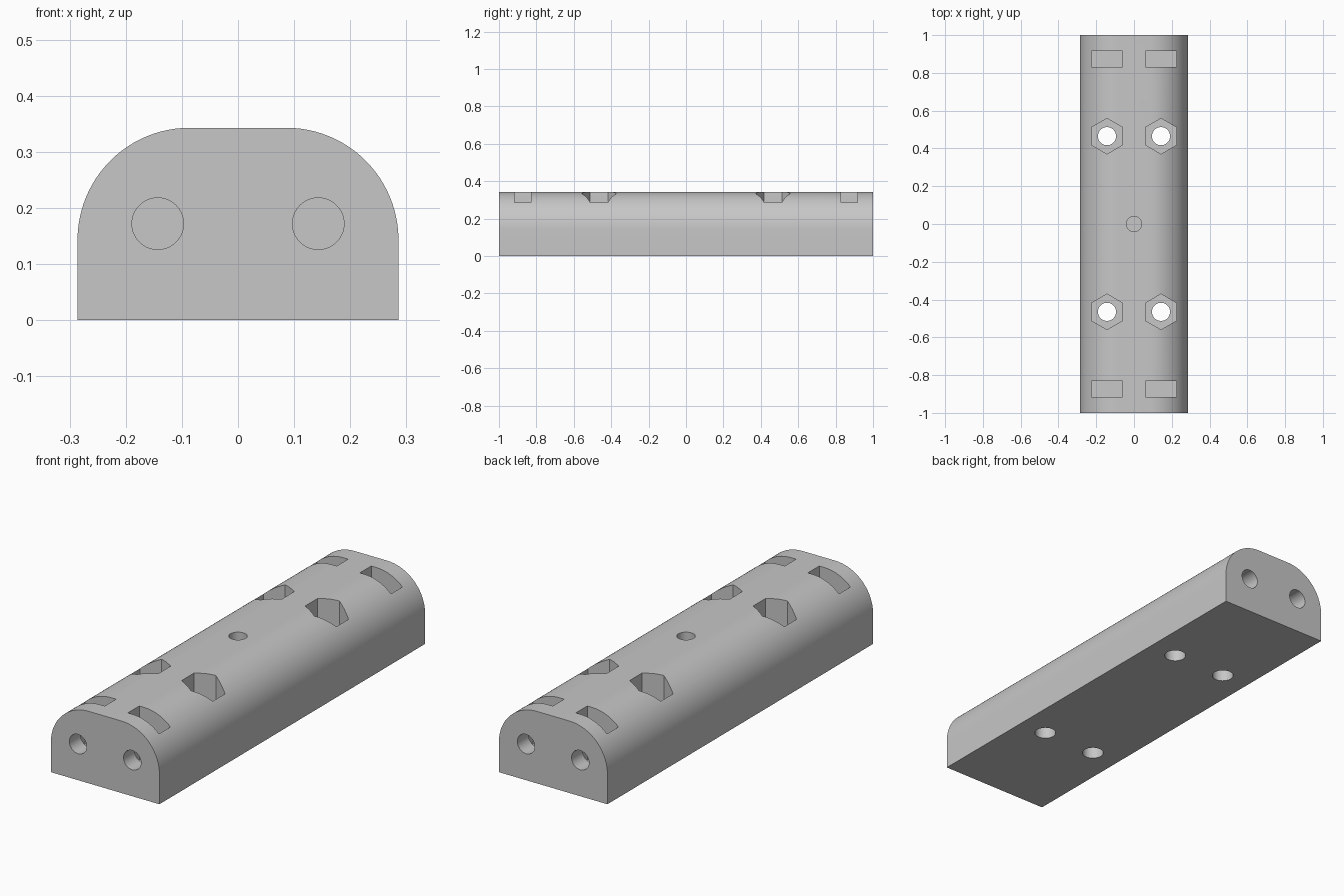
import bpy
import bmesh
from math import sin, cos, pi, radians
from mathutils import Vector

old = bpy.data.objects.get("Cube")
if old:
    bpy.data.objects.remove(old, do_unlink=True)

HALF_W, HEIGHT, HALF_L = 0.286, 0.343, 1.0
CORNER_R = 0.2
COLUMN_X = 0.143

grey = bpy.data.materials.new("light grey plastic")
grey.use_nodes = True
grey.diffuse_color = (0.57, 0.57, 0.57, 1)
grey.node_tree.nodes["Principled BSDF"].inputs["Base Color"].default_value = grey.diffuse_color


def prism(name, points, direction):
    """Extrude a closed outline of 3D points along a direction."""
    bm = bmesh.new()
    face = bm.faces.new([bm.verts.new(p) for p in points])
    moved = bmesh.ops.extrude_face_region(bm, geom=[face], use_keep_orig=True)
    verts = [g for g in moved["geom"] if isinstance(g, bmesh.types.BMVert)]
    bmesh.ops.translate(bm, verts=verts, vec=direction)
    bmesh.ops.recalc_face_normals(bm, faces=bm.faces)
    mesh = bpy.data.meshes.new(name)
    bm.to_mesh(mesh)
    bm.free()
    mesh.materials.append(grey)
    obj = bpy.data.objects.new(name, mesh)
    bpy.context.collection.objects.link(obj)
    return obj


def ring(centre, radius, sides, u, v):
    """Regular polygon with its first corner along v."""
    c, u, v = Vector(centre), Vector(u), Vector(v)
    angles = [2 * pi * i / sides for i in range(sides)]
    return [c + radius * (sin(a) * u + cos(a) * v) for a in angles]


def cut(body, cutter):
    """Subtract a cutter from the body and discard it."""
    mod = body.modifiers.new("cut", 'BOOLEAN')
    mod.operation = 'DIFFERENCE'
    mod.solver = 'EXACT'
    mod.object = cutter
    bpy.context.view_layer.objects.active = body
    bpy.ops.object.modifier_apply(modifier=mod.name)
    bpy.data.objects.remove(cutter, do_unlink=True)


X, Y, Z = (1, 0, 0), (0, 1, 0), (0, 0, 1)

# Body: flat base with two large rounded upper edges
arc = [radians(90 * i / 24) for i in range(25)]
right_half = [(HALF_W, 0)] + [
    (HALF_W - CORNER_R + CORNER_R * cos(a), HEIGHT - CORNER_R + CORNER_R * sin(a))
    for a in arc]
outline = right_half + [(-x, z) for x, z in reversed(right_half)]
body = prism("mounting_block", [(x, -HALF_L, z) for x, z in outline], (0, 2 * HALF_L, 0))

for sx in (-1, 1):
    x = sx * COLUMN_X
    for sy in (-1, 1):
        # Vertical screw hole with a hexagonal nut pocket
        y = sy * 0.465
        cut(body, prism("screw_hole", ring((x, y, -0.1), 0.048, 40, X, Y), (0, 0, 0.6)))
        cut(body, prism("nut_pocket", ring((x, y, 0.172), 0.094, 6, X, Y), (0, 0, 0.3)))
        # Blind screw hole in the end face
        end = (x, sy * (HALF_L + 0.05), 0.172)
        cut(body, prism("end_hole", ring(end, 0.046, 40, X, Z), (0, -sy * 0.34, 0)))
        # Nut slot dropping in from the top
        slot = [(x + dx * 0.082, sy * 0.873 + dy * 0.043, 0.086)
                for dx, dy in ((-1, -1), (1, -1), (1, 1), (-1, 1))]
        cut(body, prism("nut_slot", slot, (0, 0, 0.4)))

# Blind hole in the middle of the top
cut(body, prism("centre_hole", ring((0, 0, 0.143), 0.04, 40, X, Y), (0, 0, 0.3)))

# Smooth rounds, sharp edges
bpy.ops.object.select_all(action='DESELECT')
body.select_set(True)
bpy.context.view_layer.objects.active = body
bpy.ops.object.shade_smooth_by_angle(angle=radians(30))
